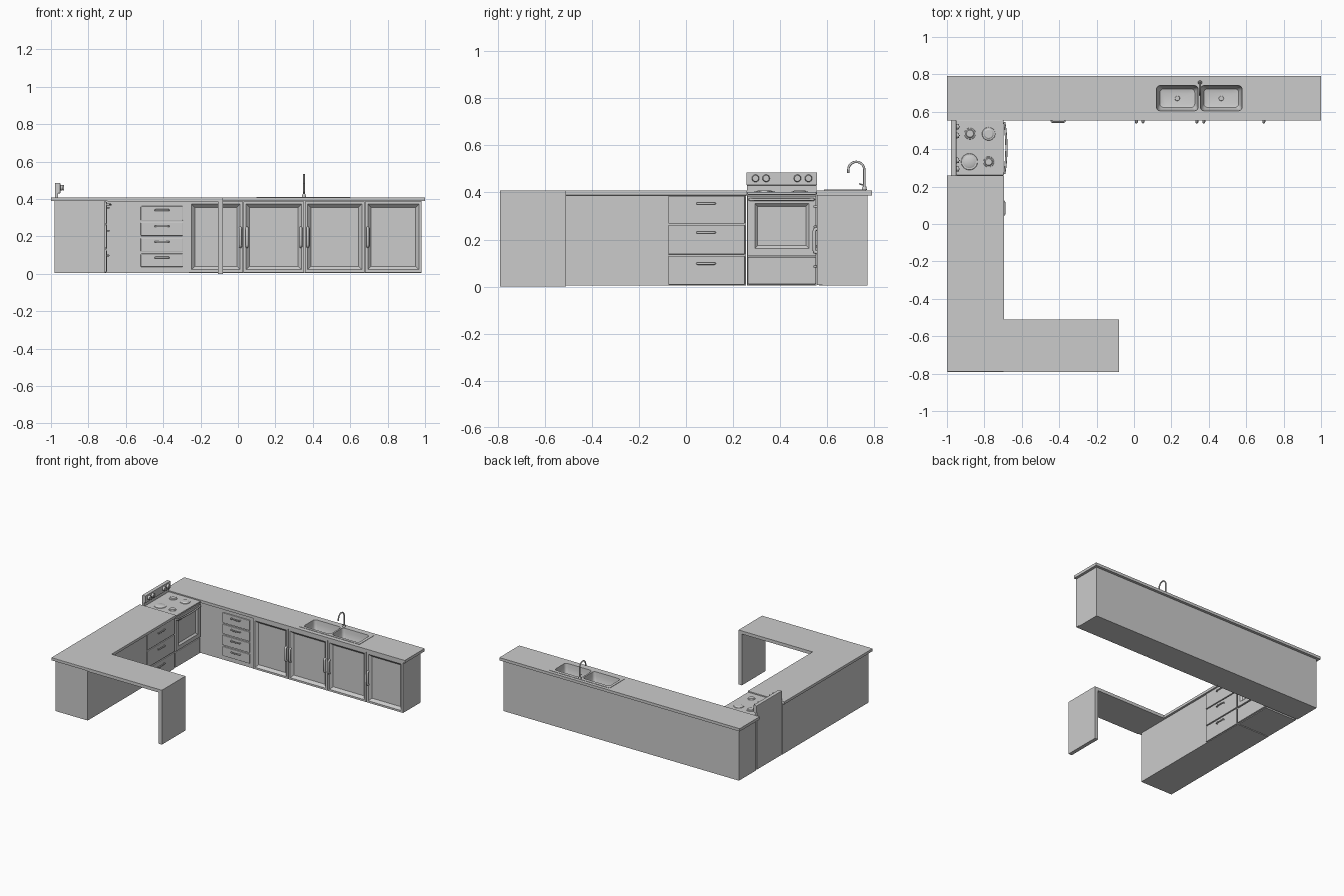
import bpy, bmesh, math
from mathutils import Vector, Matrix

if "Cube" in bpy.data.objects:
    bpy.data.objects.remove(bpy.data.objects["Cube"])


def finish(name, bm, bevel=0.0, smooth=False):
    bmesh.ops.recalc_face_normals(bm, faces=bm.faces)
    me = bpy.data.meshes.new(name)
    bm.to_mesh(me)
    bm.free()
    ob = bpy.data.objects.new(name, me)
    bpy.context.collection.objects.link(ob)
    if bevel:
        m = ob.modifiers.new("bevel", 'BEVEL')
        m.width, m.segments = bevel, 2
    if smooth:
        bpy.context.view_layer.objects.active = ob
        bpy.ops.object.select_all(action='DESELECT')
        ob.select_set(True)
        bpy.ops.object.shade_smooth_by_angle(angle=math.radians(35))
    return ob


def box_bm(x, y, z):
    bm = bmesh.new()
    size = Matrix.Diagonal((x[1] - x[0], y[1] - y[0], z[1] - z[0], 1))
    mid = Matrix.Translation((sum(x) / 2, sum(y) / 2, sum(z) / 2))
    bmesh.ops.create_cube(bm, size=1, matrix=mid @ size)
    return bm


def box(name, x, y, z, bevel=0.0):
    return finish(name, box_bm(x, y, z), bevel)


def open_box(name, x, y, z):
    bm = box_bm(x, y, z)
    bm.normal_update()
    bmesh.ops.delete(bm, geom=[f for f in bm.faces if f.normal.z > .9], context='FACES')
    return finish(name, bm)


def recessed(name, x, y, z, out, rim, slope, depth):
    """Box whose face looking along `out` has a sloped recess."""
    bm = box_bm(x, y, z)
    bm.normal_update()
    out = Vector(out)
    face = next(f for f in bm.faces if f.normal.dot(out) > .9)
    for t in (rim, slope):
        bmesh.ops.inset_region(bm, faces=[face], thickness=t, use_even_offset=True)
    for v in face.verts:
        v.co -= out * depth
    return finish(name, bm)


def tube(name, pts, r):
    cu = bpy.data.curves.new(name, 'CURVE')
    cu.dimensions = '3D'
    cu.bevel_depth, cu.bevel_resolution, cu.use_fill_caps = r, 2, True
    sp = cu.splines.new('POLY')
    sp.points.add(len(pts) - 1)
    for p, c in zip(sp.points, pts):
        p.co = (*c, 1)
    ob = bpy.data.objects.new(name, cu)
    bpy.context.collection.objects.link(ob)
    bpy.ops.object.select_all(action='DESELECT')
    bpy.context.view_layer.objects.active = ob
    ob.select_set(True)
    bpy.ops.object.convert(target='MESH')
    bpy.ops.object.shade_smooth_by_angle(angle=math.radians(50))
    return bpy.context.object


def handle(name, centre, along, out, half, r):
    c, a, o = Vector(centre), Vector(along) * half, Vector(out)
    tube(name, [c - a, c - a * .95 + o * .8, c - a * .8 + o, c + a * .8 + o, c + a * .95 + o * .8, c + a], r)


def disc(name, centre, r1, r2, h, axis='Z', seg=24):
    bm = bmesh.new()
    rot = Matrix.Rotation(math.pi / 2, 4, 'Y') if axis == 'X' else Matrix()
    bmesh.ops.create_cone(bm, cap_ends=True, segments=seg, radius1=r1, radius2=r2,
                          depth=h, matrix=Matrix.Translation(centre) @ rot)
    return finish(name, bm, smooth=True)


def rounded_loft(name, x, y, levels, r=.02, caps=(True, True)):
    """Stack of rounded rectangles; levels = (z, inward offset)."""
    bm = bmesh.new()
    rings = []
    for z, off in levels:
        ring = []
        for i, (cx, cy) in enumerate(((x[1] - r, y[1] - r), (x[0] + r, y[1] - r),
                                      (x[0] + r, y[0] + r), (x[1] - r, y[0] + r))):
            sx, sy = (-off, off, off, -off)[i], (-off, -off, off, off)[i]
            for k in range(6):
                a = math.pi / 2 * (i + k / 5)
                ring.append(bm.verts.new((cx + sx + r * math.cos(a), cy + sy + r * math.sin(a), z)))
        rings.append(ring)
    for a, b in zip(rings, rings[1:]):
        for i in range(len(a)):
            j = (i + 1) % len(a)
            bm.faces.new((a[i], a[j], b[j], b[i]))
    for ring, cap in ((rings[0], caps[0]), (rings[-1], caps[1])):
        if cap:
            bm.faces.new(ring)
    return finish(name, bm, smooth=True)


# Back run: cabinet body, front panel, counter
open_box("back_cabinet", (-.98, .98), (.58, .77), (.005, .39))
box("back_front_panel", (-.98, -.262), (.565, .582), (.005, .388))
counter = box("back_counter", (-1, 1), (.553, .79), (.388, .409))
rim = box("sink_rim", (.1, .6), (.585, .765), (.4085, .4115))

# Double sink cut through counter and rim
for i, bx in enumerate(((.12, .343), (.355, .578))):
    by = (.605, .74)
    cut = rounded_loft("sink_cutter", bx, by, [(.3, 0), (.5, 0)])
    for ob in (counter, rim):
        m = ob.modifiers.new("cut", 'BOOLEAN')
        m.operation, m.object, m.solver = 'DIFFERENCE', cut, 'EXACT'
        bpy.context.view_layer.objects.active = ob
        bpy.ops.object.modifier_apply(modifier="cut")
    bpy.data.objects.remove(cut)
    rounded_loft(f"sink_basin_{i}", bx, by, [(.411, 0), (.385, .002), (.325, .01), (.312, .018), (.308, .03)],
                 r=.02, caps=(False, True))
    disc(f"drain_{i}", (sum(bx) / 2, .672, .309), .014, .012, .004)

# Faucet
arc = [(.353, .723 + .034 * math.cos(t * math.pi / 10), .496 + .034 * math.sin(t * math.pi / 10)) for t in range(11)]
tube("faucet_spout", [(.353, .757, .405)] + arc + [(.353, .689, .482)], .005)
disc("faucet_base", (.353, .757, .418), .011, .008, .016)
tube("faucet_lever", [(.353, .757, .43), (.353, .735, .437)], .003)

# Back run drawers and doors
FRONT, RIGHT = (0, -1, 0), (1, 0, 0)
for i, (z0, z1) in enumerate(((.037, .107), (.118, .192), (.203, .275), (.285, .361))):
    box(f"back_drawer_{i}", (-.52, -.294), (.556, .57), (z0, z1), .003)
    handle(f"back_drawer_handle_{i}", (-.406, .556, z1 - .021), (1, 0, 0), (0, -.011, 0), .036, .005)
for i, (x0, x1) in enumerate(((-.262, .026), (.03, .353), (.357, .676), (.68, .982))):
    recessed(f"door_{i}", (x0, x1), (.557, .585), (.008, .386), FRONT, .014, .018, .018)
for i, x in enumerate((.013, .048, .336, .373, .694)):
    handle(f"door_handle_{i}", (x, .557, .195), (0, 0, 1), (0, -.012, 0), .05, .008)

# Left run: cabinet, counter, drawers
box("left_cabinet", (-.98, -.711), (-.77, .255), (.005, .39))
box("left_counter", (-1, -.695), (-.79, .26), (.388, .409), .002)
for i, (z0, z1) in enumerate(((.008, .13), (.137, .262), (.268, .385))):
    box(f"left_drawer_{i}", (-.713, -.702), (-.075, .25), (z0, z1), .003)
    handle(f"left_drawer_handle_{i}", (-.702, .085, z1 - .032), (0, 1, 0), (.01, 0, 0), .037, .005)

# Peninsula: slab bent down into a leg
bm = bmesh.new()
prof = ((-.697, .409), (-.08, .409), (-.08, 0), (-.108, 0), (-.108, .385), (-.697, .385))
f = bm.faces.new([bm.verts.new((x, -.79, z)) for x, z in prof])
ext = bmesh.ops.extrude_face_region(bm, geom=[f])
bmesh.ops.translate(bm, verts=[v for v in ext['geom'] if isinstance(v, bmesh.types.BMVert)], vec=(0, .28, 0))
finish("peninsula_table", bm)

# Stove body, cooktop, back panel
box("stove_body", (-.965, -.715), (.262, .55), (.005, .392))
box("cooktop", (-.965, -.698), (.26, .553), (.39, .402), .003)
box("stove_back", (-.978, -.963), (.258, .555), (.005, .435))
box("control_panel", (-.978, -.95), (.257, .556), (.43, .485), .003)
for i, (x, y, r) in enumerate(((-.877, .483, .031), (-.777, .482, .036), (-.88, .333, .045), (-.777, .332, .029))):
    disc(f"burner_ring_{i}", (x, y, .403), r, r * .95, .004)
    disc(f"burner_{i}", (x, y, .4065), r * .8, r * .6, .005)
for i, y in enumerate((.295, .34, .473, .52)):
    disc(f"knob_{i}", (-.943, y, .46), .016, .013, .016, 'X')
    box(f"knob_grip_{i}", (-.936, -.93), (y - .003, y + .003), (.446, .474))

# Oven door, handle and storage drawer
recessed("oven_door", (-.72, -.7), (.262, .552), (.133, .383), RIGHT, .03, .012, .012)
box("oven_drawer", (-.72, -.701), (.262, .552), (.01, .125), .004)
bow = [(-.702, .27, .37)] + [(-.692 + .01 * math.sin(math.pi * k / 8), .272 + .268 * k / 8, .37) for k in range(9)]
tube("oven_handle", bow + [(-.702, .542, .37)], .006)
